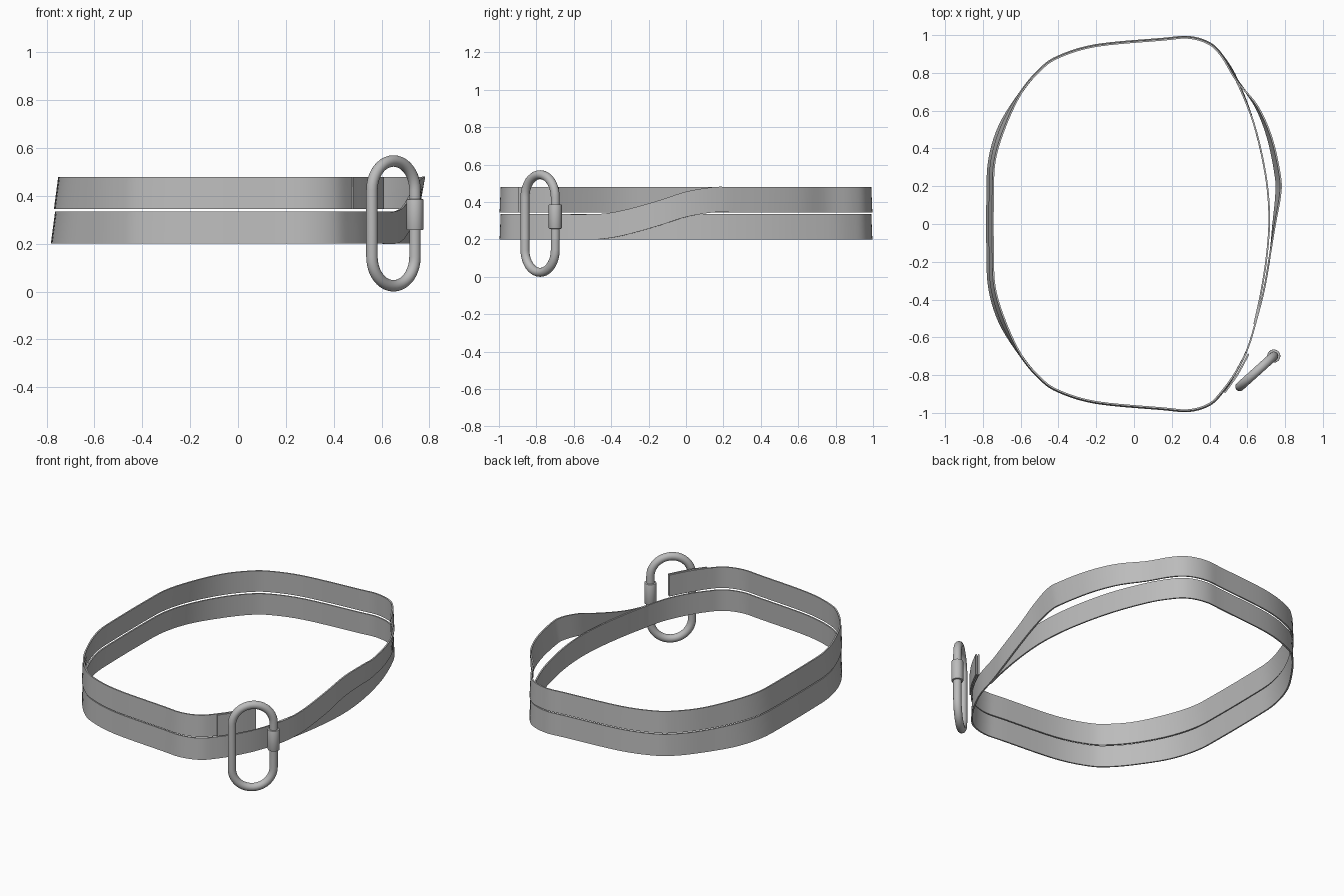
import bpy, bmesh, math
from mathutils import Vector

cube = bpy.data.objects.get("Cube")
if cube:
    bpy.data.objects.remove(cube)

grey = bpy.data.materials.new("plain_grey")
grey.use_nodes = True
grey.diffuse_color = (0.5, 0.5, 0.5, 1)
grey.node_tree.nodes["Principled BSDF"].inputs["Base Color"].default_value = (0.5, 0.5, 0.5, 1)

WIDTH, THICK = 0.135, 0.009
LOW, HIGH = 0.2, 0.345


def finish(name, bm, angle=40):
    mesh = bpy.data.meshes.new(name)
    bmesh.ops.recalc_face_normals(bm, faces=bm.faces)
    bm.to_mesh(mesh)
    bm.free()
    mesh.materials.append(grey)
    obj = bpy.data.objects.new(name, mesh)
    bpy.context.collection.objects.link(obj)
    bpy.ops.object.select_all(action="DESELECT")
    obj.select_set(True)
    bpy.context.view_layer.objects.active = obj
    bpy.ops.object.shade_smooth_by_angle(angle=math.radians(angle))
    return obj


def smooth_path(points, steps=5):
    """Catmull-Rom curve through the points."""
    p = [Vector(q) for q in points]
    p = [2 * p[0] - p[1]] + p + [2 * p[-1] - p[-2]]
    out = []
    for a, b, c, d in zip(p, p[1:], p[2:], p[3:]):
        for i in range(steps):
            t = i / steps
            out.append(0.5 * (2 * b + (c - a) * t + (2 * a - 5 * b + 4 * c - d) * t * t
                              + (3 * b - a - 3 * c + d) * t ** 3))
    return out + [p[-2]]


def ribbon(name, path):
    """Webbing along a path of (x, y, base height, inward lean)."""
    bm = bmesh.new()
    rings = []
    for i, p in enumerate(path):
        d = path[min(i + 1, len(path) - 1)] - path[max(i - 1, 0)]
        out = Vector((d.y, -d.x, 0)).normalized()
        base = Vector((p[0], p[1], p[2]))
        ring = []
        for k, side in ((0, 0.5), (1, 0.5), (1, -0.5), (0, -0.5)):
            q = base + out * (side * THICK + (0.5 - k) * p[3])
            q.z += k * WIDTH
            ring.append(bm.verts.new(q))
        rings.append(ring)
    for a, b in zip(rings, rings[1:]):
        for j in range(4):
            k = (j + 1) % 4
            bm.faces.new((a[j], a[k], b[k], b[j]))
    bm.faces.new(rings[0])
    bm.faces.new(rings[-1])
    return finish(name, bm)


# Outline of one turn, from the back right corner round to the front corner
half = [(0.545, 0.76), (0.47, 0.885), (0.40, 0.955), (0.29, 0.988), (0.15, 0.978),
        (-0.2, 0.945), (-0.4, 0.885), (-0.5, 0.815), (-0.6, 0.695), (-0.7, 0.52),
        (-0.755, 0.34), (-0.765, 0.15)]
turn = half + [(x, -y) for x, y in reversed(half[1:])]


def wrap(base, shift):
    # the upper turn lies slightly inside the lower one on the left
    return [(x + (shift if x < -0.65 else 0), y, base,
             0.018 if x < -0.65 else 0.006) for x, y in turn]


start = [(0.637, -0.53, LOW, 0), (0.675, -0.35, LOW, 0), (0.705, -0.15, LOW, 0),
         (0.716, 0.05, LOW, 0), (0.695, 0.27, LOW, 0), (0.635, 0.53, LOW, 0)]
rise = [(0.54, -0.785, LOW, 0), (0.605, -0.65, LOW, 0), (0.655, -0.48, LOW, 0),
        (0.69, -0.34, LOW + 0.02, 0), (0.722, -0.15, 0.272, 0), (0.742, 0, 0.32, -0.01),
        (0.763, 0.15, HIGH, -0.022), (0.762, 0.25, HIGH, -0.024),
        (0.72, 0.45, HIGH, -0.02), (0.65, 0.62, HIGH, -0.01)]
end = [(0.535, -0.79, HIGH, 0), (0.595, -0.68, HIGH, 0)]
ribbon("strap", smooth_path(start + wrap(LOW, -0.003) + rise + wrap(HIGH, 0.01) + end))

# Folded-back strap end, stitched to the outside
ribbon("strap_end_tab", smooth_path([(0.48, -0.893, HIGH, 0), (0.548, -0.796, HIGH, 0),
                                     (0.607, -0.688, HIGH, 0)]))

# Oval link: tube swept around two half circles joined by straight sides
centre = Vector((0.65, -0.78, 0.285))
across = Vector((0.18, 0.162, 0)).normalized()
up = Vector((0, 0, 1))
BEND, STRAIGHT, TUBE, SIDES, ARC = 0.121, 0.14, 0.024, 20, 20
bm = bmesh.new()
rings = []
for top in (1, -1):
    for i in range(ARC + 1):
        a = math.pi * i / ARC + (0 if top > 0 else math.pi)
        radial = across * math.cos(a) + up * math.sin(a)
        mid = centre + radial * BEND + up * top * STRAIGHT
        flat = across.cross(up)
        rings.append([bm.verts.new(mid + TUBE * (radial * math.cos(b) + flat * math.sin(b)))
                      for b in (2 * math.pi * j / SIDES for j in range(SIDES))])
for i, a in enumerate(rings):
    b = rings[(i + 1) % len(rings)]
    for j in range(SIDES):
        k = (j + 1) % SIDES
        bm.faces.new((a[j], a[k], b[k], b[j]))
finish("link_body", bm)

# Screw sleeve on the open side of the link
bm = bmesh.new()
bmesh.ops.create_cone(bm, cap_ends=True, segments=24, radius1=0.035, radius2=0.035, depth=0.13)
caps = [e for e in bm.edges if abs(e.verts[0].co.z - e.verts[1].co.z) < 0.001]
bmesh.ops.bevel(bm, geom=caps, offset=0.004, segments=2, affect="EDGES", profile=0.5)
bmesh.ops.translate(bm, verts=bm.verts, vec=centre + across * BEND + up * 0.037)
finish("screw_sleeve", bm)
